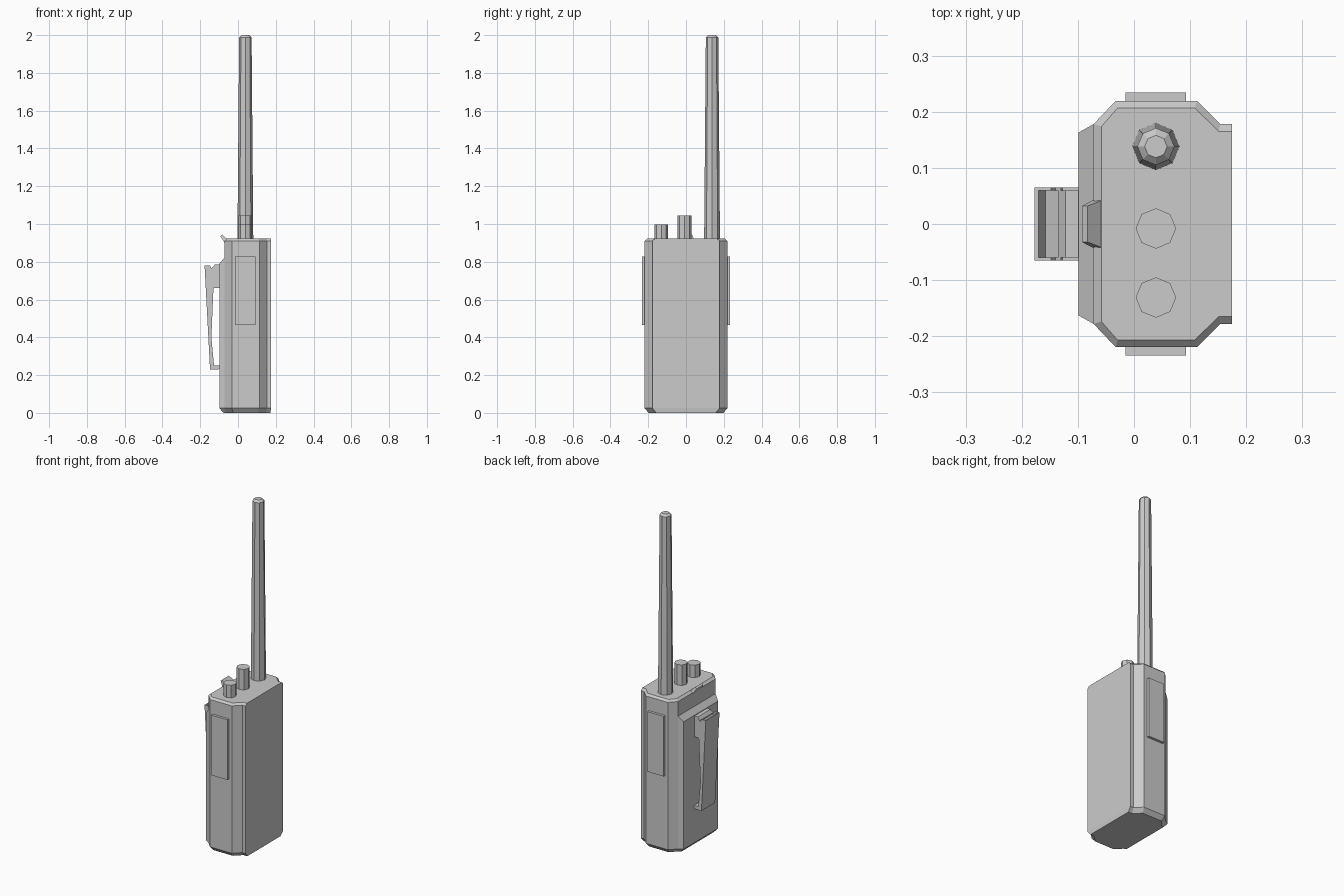
import bpy, bmesh, math

if "Cube" in bpy.data.objects:
    bpy.data.objects.remove(bpy.data.objects["Cube"])

grey = bpy.data.materials.new("plain_grey")
grey.use_nodes = True
grey.diffuse_color = (0.6, 0.6, 0.6, 1)
grey.node_tree.nodes["Principled BSDF"].inputs["Base Color"].default_value = (0.6, 0.6, 0.6, 1)


def finish(name, bm):
    """Clean the mesh and add it to the scene, flat shaded."""
    bmesh.ops.remove_doubles(bm, verts=bm.verts, dist=0.0005)
    bmesh.ops.recalc_face_normals(bm, faces=bm.faces)
    mesh = bpy.data.meshes.new(name)
    bm.to_mesh(mesh)
    bm.free()
    mesh.materials.append(grey)
    obj = bpy.data.objects.new(name, mesh)
    bpy.context.collection.objects.link(obj)
    return obj


def loft(name, rings):
    """Skin a stack of closed rings and cap both ends."""
    bm = bmesh.new()
    loops = [[bm.verts.new(p) for p in ring] for ring in rings]
    n = len(loops[0])
    for a, b in zip(loops, loops[1:]):
        for i in range(n):
            j = (i + 1) % n
            bm.faces.new((a[i], a[j], b[j], b[i]))
    bm.faces.new(loops[0][::-1])
    bm.faces.new(loops[-1])
    return finish(name, bm)


def section(z, half):
    """Horizontal ring mirrored across y = 0."""
    return [(x, y, z) for x, y in half] + [(x, -y, z) for x, y in reversed(half)]


def extrude_y(name, profile, y0, y1):
    return loft(name, [[(x, y, z) for x, z in profile] for y in (y0, y1)])


def octagon(cx, cy, z, r):
    return [(cx + r * math.cos(k * math.pi / 4), cy + r * math.sin(k * math.pi / 4), z)
            for k in range(8)]


# Body: chamfered case with a stepped upper back edge
front = [(-0.033, 0.219), (0.113, 0.219), (0.154, 0.178), (0.175, 0.178)]
full = [(-0.099, 0.163), (-0.072, 0.178)] + front
upper = [(-0.072, 0.178), (-0.072, 0.178)] + front
top = [(-0.058, 0.174), (-0.058, 0.174), (-0.029, 0.207),
       (0.108, 0.207), (0.151, 0.165), (0.175, 0.165)]
bottom = [(-0.076, 0.152), (-0.06, 0.160), (-0.025, 0.198),
          (0.105, 0.198), (0.146, 0.158), (0.172, 0.158)]
loft("body", [section(0, bottom), section(0.025, full), section(0.79, full),
              section(0.822, upper), section(0.91, upper), section(0.922, top)])

# Antenna and the two control knobs
CX = 0.039
loft("antenna", [octagon(CX, 0.138, 0.91, 0.042), octagon(CX, 0.138, 1.988, 0.033),
                 octagon(CX, 0.138, 2.0, 0.02)])
for name, y, z in (("tall_knob", -0.008, 1.045), ("short_knob", -0.131, 0.997)):
    loft(name, [octagon(CX, y, 0.91, 0.036), octagon(CX, y, z, 0.036)])

# Side pads
pad = [(-0.015, 0.466), (0.093, 0.466), (0.093, 0.827), (-0.015, 0.827)]
for name, s in (("left_pad", 1), ("right_pad", -1)):
    extrude_y(name, pad, s * 0.21, s * 0.234)

# Small tapered latch tab on the upper back edge
loft("latch_tab", [
    [(-0.055, -0.043, 0.918), (-0.055, 0.043, 0.918), (-0.072, 0.043, 0.902), (-0.072, -0.043, 0.902)],
    [(-0.083, -0.032, 0.944), (-0.083, 0.032, 0.944), (-0.093, 0.032, 0.935), (-0.093, -0.032, 0.935)]])

# Belt clip: long strap with a hooked foot, a recessed top and thin cheeks
strap = [(-0.130, 0.66), (-0.141, 0.40), (-0.127, 0.25), (-0.098, 0.25), (-0.098, 0.237),
         (-0.105, 0.230), (-0.148, 0.230), (-0.177, 0.78)]
recess = [(-0.170, 0.78), (-0.158, 0.74), (-0.130, 0.765)]
notch = [(-0.148, 0.78), (-0.140, 0.765), (-0.130, 0.775)]
extrude_y("clip_strap", strap + recess, -0.06, 0.06)
for name, s in (("left_clip_cheek", 1), ("right_clip_cheek", -1)):
    extrude_y(name, strap + notch, s * 0.06, s * 0.065)

# Block that joins the clip to the back
mount = [(-0.135, 0.66), (-0.095, 0.66), (-0.095, 0.786), (-0.122, 0.786), (-0.135, 0.768)]
extrude_y("clip_mount", mount, -0.06, 0.06)
